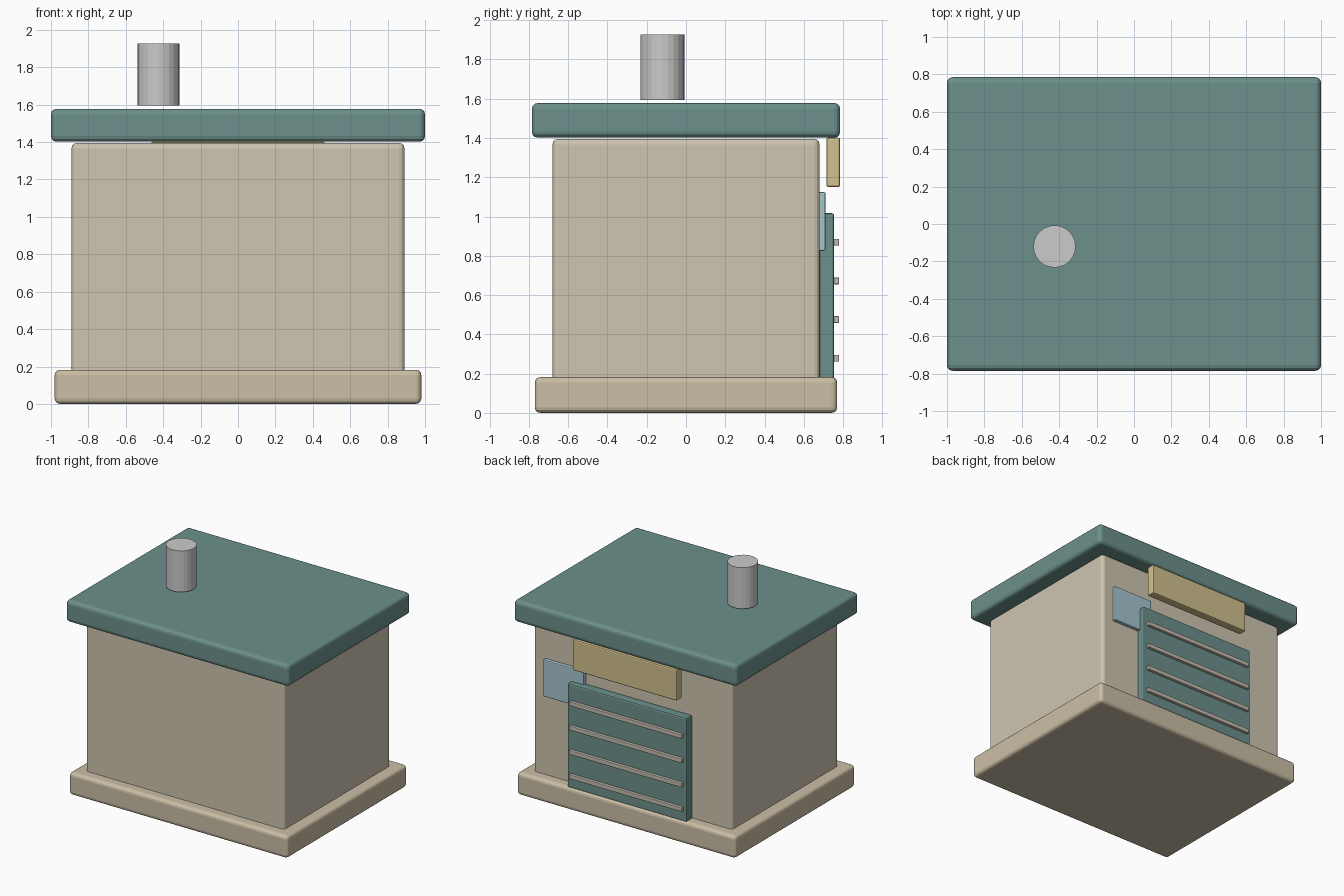
import bpy

if "Cube" in bpy.data.objects:
    bpy.data.objects.remove(bpy.data.objects["Cube"])


def material(name, color):
    m = bpy.data.materials.new(name)
    m.diffuse_color = (*color, 1)
    m.use_nodes = True
    m.node_tree.nodes["Principled BSDF"].inputs["Base Color"].default_value = m.diffuse_color
    return m


TEAL = material("teal_paint", (0.15, 0.28, 0.26))
BEIGE = material("beige_plaster", (0.62, 0.56, 0.44))
STONE = material("base_stone", (0.60, 0.52, 0.38))
YELLOW = material("sign_yellow", (0.64, 0.53, 0.27))
GLASS = material("window_glass", (0.38, 0.56, 0.62))
TRIM = material("slat_trim", (0.55, 0.50, 0.43))


def box(name, x, y, z, mat, bevel=0.0, segments=3):
    """Bevelled box from (min, max) ranges along each axis."""
    ranges = (x, y, z)
    bpy.ops.mesh.primitive_cube_add(size=1, location=[(a + b) / 2 for a, b in ranges])
    ob = bpy.context.object
    ob.name = name
    ob.scale = [b - a for a, b in ranges]
    bpy.ops.object.transform_apply(location=False, rotation=False, scale=True)
    ob.data.materials.append(mat)
    if bevel:
        mod = ob.modifiers.new("rounded_edges", 'BEVEL')
        mod.width = bevel
        mod.segments = segments
    return ob


# Main building: base, walls and flat roof
box("base", (-0.98, 0.98), (-0.77, 0.77), (0, 0.182), STONE, 0.028)
box("walls", (-0.89, 0.89), (-0.68, 0.68), (0.15, 1.395), BEIGE, 0.028)
box("roof", (-1.0, 1.0), (-0.785, 0.785), (1.402, 1.578), TEAL, 0.03)

# Shutter door on the back wall with horizontal slats
box("shutter_door", (-0.535, 0.535), (0.68, 0.755), (0.172, 1.017), TEAL, 0.012, 2)
for i in range(4):
    zc = 0.278 + i * 0.197
    box(f"door_slat_{i + 1}", (-0.505, 0.505), (0.752, 0.78),
        (zc - 0.0175, zc + 0.0175), TRIM, 0.005, 2)

# Window beside the door and blank sign under the eave
box("window", (0.42, 0.785), (0.676, 0.71), (0.825, 1.125), GLASS, 0.008, 2)
box("sign_board", (-0.465, 0.465), (0.715, 0.785), (1.15, 1.402), YELLOW, 0.01, 2)

# Chimney pipe
bpy.ops.mesh.primitive_cylinder_add(vertices=24, radius=0.113, depth=0.333,
                                    location=(-0.425, -0.12, 1.761))
bpy.context.object.name = "chimney"
